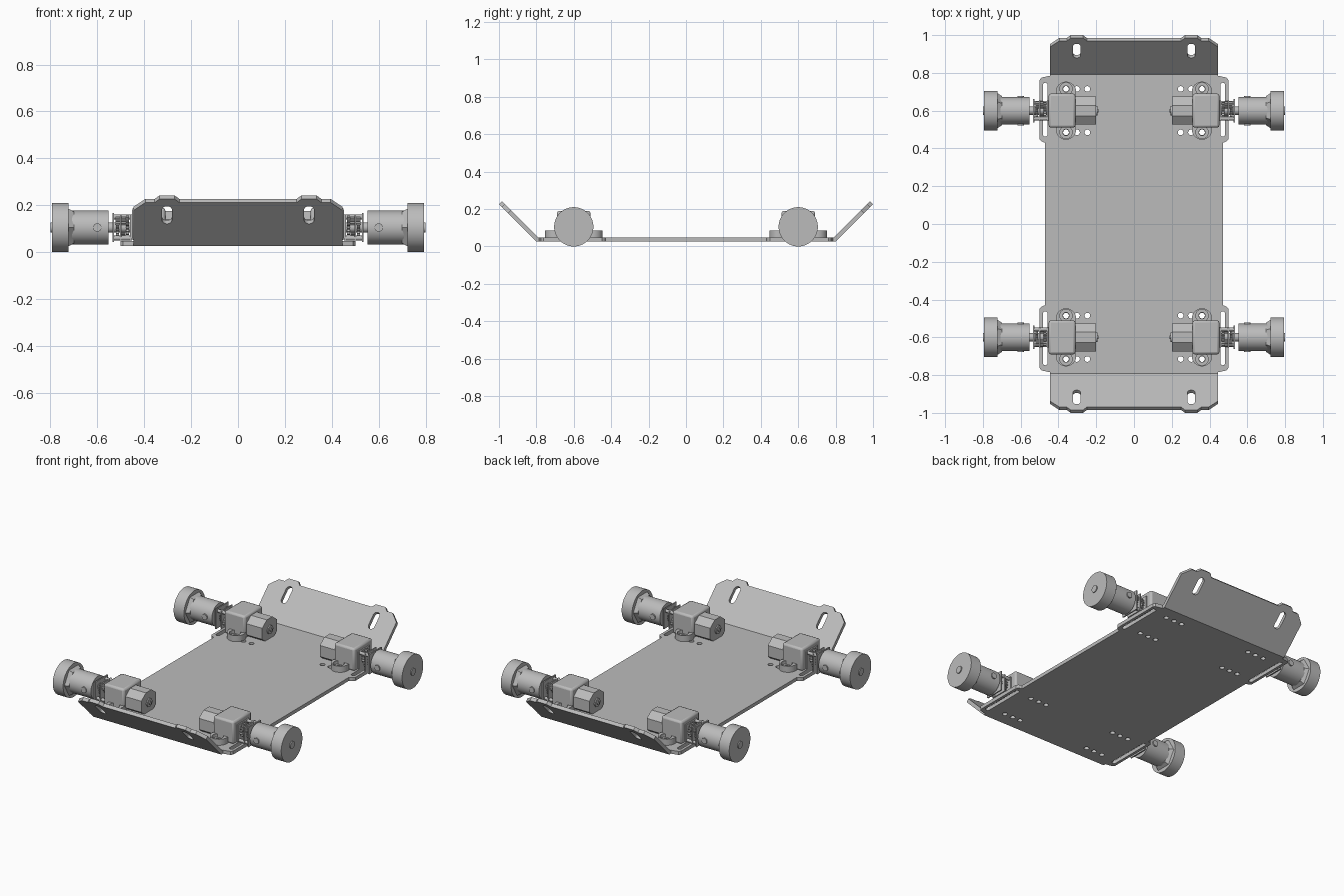
import bpy, bmesh, math
from mathutils import Matrix, Vector

cube = bpy.data.objects.get("Cube")
if cube:
    bpy.data.objects.remove(cube, do_unlink=True)

grey = bpy.data.materials.new("plain_grey")
grey.use_nodes = True
grey.diffuse_color = (0.5, 0.5, 0.5, 1)
grey.node_tree.nodes["Principled BSDF"].inputs["Base Color"].default_value = (0.5, 0.5, 0.5, 1)

AXLE_Y, AXLE_Z = 0.6, 0.105
PLATE_Z, PLATE_T = 0.026, 0.022
TOP_Z = PLATE_Z + PLATE_T


def finish(name, bm, mirror, bevel=0):
    """Turn a bmesh into an object, mirrored about the chosen world axes."""
    mesh = bpy.data.meshes.new(name)
    bmesh.ops.recalc_face_normals(bm, faces=bm.faces)
    bm.to_mesh(mesh)
    bm.free()
    mesh.materials.clear()
    mesh.materials.append(grey)
    ob = bpy.data.objects.new(name, mesh)
    bpy.context.collection.objects.link(ob)
    bpy.context.view_layer.objects.active = ob
    for other in bpy.context.selected_objects:
        other.select_set(False)
    ob.select_set(True)
    bpy.ops.object.shade_smooth_by_angle(angle=math.radians(30))
    if bevel:
        mod = ob.modifiers.new("bevel", "BEVEL")
        mod.width, mod.segments = bevel, 2
    if any(mirror):
        mod = ob.modifiers.new("mirror", "MIRROR")
        mod.use_axis = mirror
        mod.use_mirror_merge = False
    return ob


def slab(name, loops, thickness, matrix, mirror=(True, True, False)):
    """Extrude a flat outline, with holes, along local z from 0 to thickness."""
    curve = bpy.data.curves.new(name, "CURVE")
    curve.dimensions, curve.fill_mode = "2D", "BOTH"
    curve.extrude = thickness / 2
    for loop in loops:
        sp = curve.splines.new("POLY")
        sp.points.add(len(loop) - 1)
        sp.use_cyclic_u = True
        for p, (x, y) in zip(sp.points, loop):
            p.co = (x, y, 0, 1)
    tmp = bpy.data.objects.new(name + "_tmp", curve)
    bpy.context.collection.objects.link(tmp)
    mesh = bpy.data.meshes.new_from_object(tmp.evaluated_get(bpy.context.evaluated_depsgraph_get()))
    bm = bmesh.new()
    bm.from_mesh(mesh)
    bpy.data.objects.remove(tmp)
    bpy.data.curves.remove(curve)
    bpy.data.meshes.remove(mesh)
    bmesh.ops.remove_doubles(bm, verts=bm.verts, dist=0.0001)
    bm.transform(matrix @ Matrix.Translation((0, 0, thickness / 2)))
    return finish(name, bm, mirror)


def at(x, y, z):
    return Matrix.Translation((x, y, z))


def along_x(x, y=AXLE_Y, z=AXLE_Z):
    return at(x, y, z) @ Matrix.Rotation(math.pi / 2, 4, "Y")


def rod(name, x0, x1, r0, r1=None, dy=0, dz=0, sides=40):
    """Cylinder or cone along x, offset from the axle line."""
    bm = bmesh.new()
    bmesh.ops.create_cone(bm, cap_ends=True, segments=sides, radius1=r0,
                          radius2=r0 if r1 is None else r1, depth=x1 - x0,
                          matrix=along_x((x0 + x1) / 2, AXLE_Y + dy, AXLE_Z + dz))
    return finish(name, bm, (True, True, False))


def box(name, lo, hi, bevel=0):
    bm = bmesh.new()
    bmesh.ops.create_cube(bm, size=1)
    lo, hi = Vector(lo), Vector(hi)
    bm.transform(Matrix.Translation((lo + hi) / 2) @ Matrix.Diagonal((*(hi - lo), 1)))
    return finish(name, bm, (True, True, False), bevel)


def pill(cx, cy, r, half, n=10):
    """Round-ended slot outline along y; half = 0 gives a circle."""
    pts = []
    for i in range(2 * n):
        a = math.pi * (i + 0.5) / n
        pts.append((cx + r * math.cos(a), cy + r * math.sin(a) + math.copysign(half, math.sin(a))))
    return pts


def both_sides(right):
    """Close a half outline, listed from low y to high y, across x = 0."""
    return right + [(-x, y) for x, y in reversed(right)]


# Base plate with side tabs, slots and mounting holes
tab = [(0.47, 0.43), (0.49, 0.437), (0.5, 0.45), (0.5, 0.762), (0.49, 0.775), (0.445, 0.785), (0.445, 0.8)]
half = [(x, -y) for x, y in reversed(tab)] + tab
holes = []
for sx in (-1, 1):
    for sy in (-1, 1):
        holes.append(pill(sx * 0.47, sy * 0.605, 0.013, 0.13))
        for x in (0.36, 0.302, 0.247):
            for dy in (-0.115, 0.115):
                holes.append(pill(sx * x, sy * (AXLE_Y + dy), 0.015, 0))
slab("base_plate", [both_sides(half)] + holes, PLATE_T, at(0, 0, PLATE_Z), (False,) * 3)

# Sloping end flanges with raised bumps and slots
edge = [(0.445, 0), (0.445, 0.215), (0.395, 0.262), (0.355, 0.262), (0.335, 0.283),
        (0.27, 0.283), (0.25, 0.262)]
slab("end_flanges", [both_sides(edge)] + [pill(s * 0.303, 0.187, 0.021, 0.032) for s in (-1, 1)],
     PLATE_T, at(0, 0.8, PLATE_Z) @ Matrix.Rotation(math.pi / 4, 4, "X"), (False, True, False))

# Motor bracket: cover block and two screw ears with stepped holes
box("bracket_block", (0.31, AXLE_Y - 0.09, TOP_Z), (0.452, AXLE_Y + 0.09, 0.19), 0.012)
for label, s in (("inner", -1), ("outer", 1)):
    cy = AXLE_Y + s * 0.1
    outline = pill(0.36, cy, 0.054, 0)
    screw = pill(0.36, AXLE_Y + s * 0.115, 0.017, 0)
    recess = pill(0.36, AXLE_Y + s * 0.115, 0.033, 0)
    slab(label + "_ear_base", [outline, screw], 0.018, at(0, 0, TOP_Z))
    slab(label + "_ear_rim", [outline, recess], 0.02, at(0, 0, TOP_Z + 0.018))

# Motor can with chamfered section, and its rear boss
quarter = [(0.07, 0.028), (0.035, 0.074)]
can = both_sides([(x, -y) for x, y in reversed(quarter)] + quarter)
slab("motor_can", [can], 0.12, along_x(0.2))
rod("motor_boss", 0.193, 0.21, 0.026)
rod("motor_pin", 0.187, 0.2, 0.01, sides=16)

# Gearbox: end plates, spacer posts and toothed gears
for label, x in (("rear", 0.452), ("middle", 0.496), ("front", 0.528)):
    size = 0.062 if label == "front" else 0.055
    box("gearbox_plate_" + label, (x, AXLE_Y - size, AXLE_Z - size),
        (x + 0.008, AXLE_Y + size, AXLE_Z + size))
for i, (dy, dz) in enumerate(((-0.042, 0.045), (0.042, -0.045))):
    rod("gearbox_post_%d" % i, 0.455, 0.53, 0.01, dy=dy, dz=dz, sides=16)


def gear(name, x, width, r, dy, dz, teeth):
    pts = []
    for i in range(teeth * 4):
        a = math.tau * i / (teeth * 4)
        rr = r if i % 4 < 2 else r * 0.8
        pts.append((rr * math.cos(a), rr * math.sin(a)))
    slab(name, [pts], width, along_x(x, AXLE_Y + dy, AXLE_Z + dz))


gear("large_gear", 0.464, 0.014, 0.042, 0.005, 0.01, 16)
gear("small_gear", 0.48, 0.016, 0.026, -0.02, -0.02, 10)
gear("output_gear", 0.507, 0.014, 0.04, 0, 0, 16)
gear("side_gear", 0.478, 0.044, 0.018, 0.03, 0.028, 8)

# Output shaft, hub sleeve, hexagon collar and wheel disc
rod("output_shaft", 0.45, 0.8, 0.022)
rod("hub_sleeve", 0.552, 0.73, 0.072)
rod("hub_hexagon", 0.7, 0.725, 0.078, 0.094, sides=6)
rod("wheel_disc", 0.722, 0.794, 0.105, sides=64)

# Set screws through the sleeve, front and back
bm = bmesh.new()
bmesh.ops.create_cone(bm, cap_ends=True, segments=20, radius1=0.018, radius2=0.018, depth=0.156,
                      matrix=at(0.6, AXLE_Y, AXLE_Z) @ Matrix.Rotation(math.pi / 2, 4, "X"))
finish("set_screws", bm, (True, True, False))
